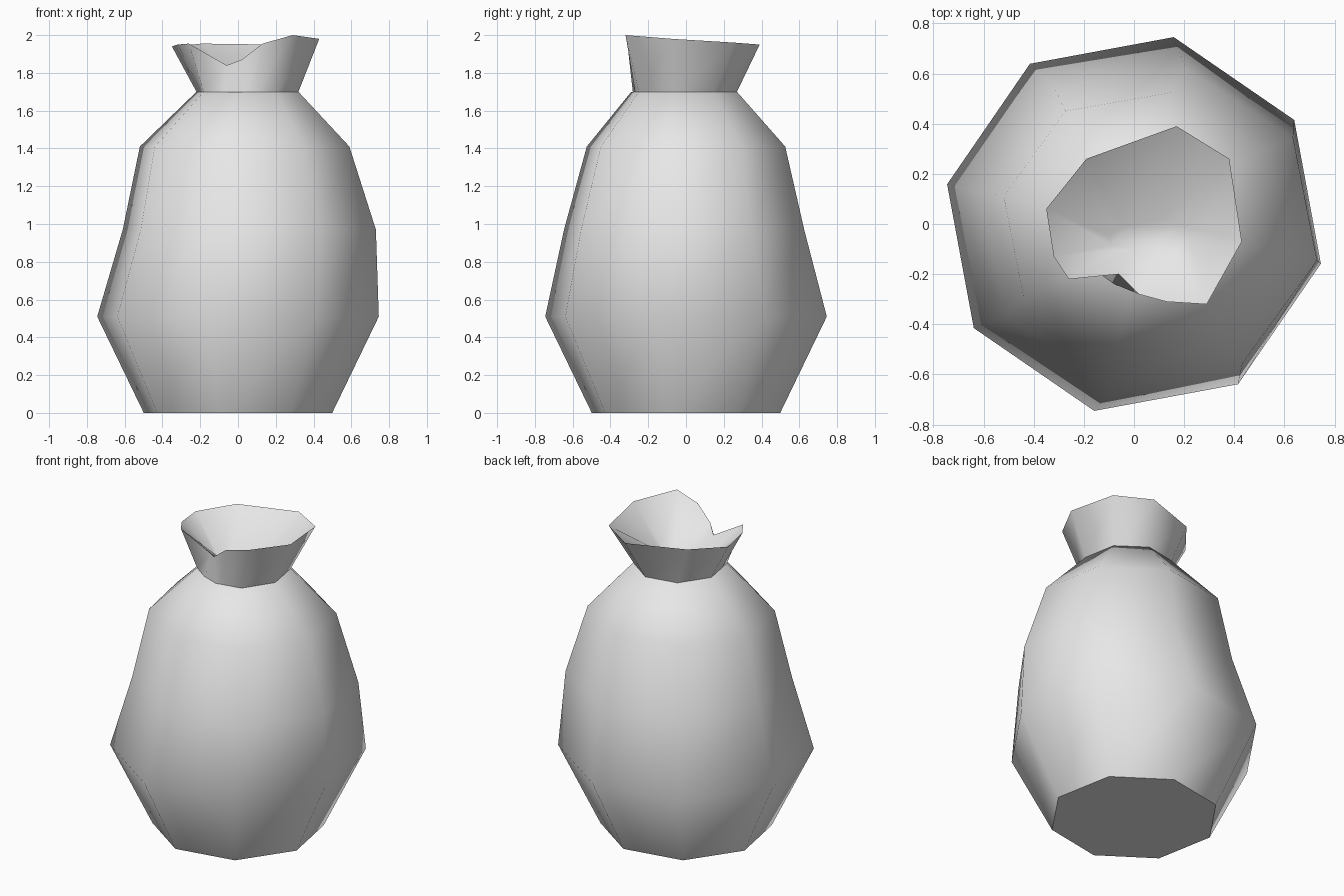
import bpy, bmesh
from math import sin, cos, radians
from mathutils import Vector

cube = bpy.data.objects.get("Cube")
if cube:
    bpy.data.objects.remove(cube, do_unlink=True)

SIDES = 8

cloth = bpy.data.materials.new("grey_cloth")
cloth.use_nodes = True
cloth.diffuse_color = (0.8, 0.8, 0.8, 1)
cloth.node_tree.nodes["Principled BSDF"].inputs["Base Color"].default_value = (0.8, 0.8, 0.8, 1)


def octagon(cx, cy, rx, ry, z, phase=-12):
    """One uneven ring of the sack."""
    angles = [radians(phase + 360 * k / SIDES) for k in range(SIDES)]
    return [Vector((cx + rx * cos(a), cy + ry * sin(a), z)) for a in angles]


def loft(name, rings, smooth_angle):
    """Skin a stack of rings, close both ends and smooth it."""
    bm = bmesh.new()
    loops = [[bm.verts.new(p) for p in ring] for ring in rings]
    for low, high in zip(loops, loops[1:]):
        n = len(low)
        for i in range(n):
            j = (i + 1) % n
            bm.faces.new((low[i], low[j], high[j], high[i]))
    bm.faces.new(loops[0][::-1])
    bm.faces.new(loops[-1])
    bmesh.ops.recalc_face_normals(bm, faces=bm.faces)
    mesh = bpy.data.meshes.new(name)
    bm.to_mesh(mesh)
    bm.free()
    mesh.materials.append(cloth)
    obj = bpy.data.objects.new(name, mesh)
    bpy.context.collection.objects.link(obj)
    bpy.ops.object.select_all(action='DESELECT')
    obj.select_set(True)
    bpy.context.view_layer.objects.active = obj
    bpy.ops.object.shade_smooth_by_angle(angle=radians(smooth_angle))
    return obj


# Sagging body, dented on one side
neck_ring = octagon(0.05, -0.01, 0.276, 0.286, 1.70)
loft("sack_body", [
    octagon(0, 0, 0.51, 0.51, 0),
    octagon(0, 0, 0.762, 0.762, 0.51),
    octagon(0.06, -0.01, 0.685, 0.65, 0.97),
    octagon(0.035, 0, 0.567, 0.537, 1.41),
    neck_ring,
], 60)

# Open mouth: position along the neck ring, then the rim point above it
RIM = [
    (0, (0.43, -0.07, 1.98)),
    (1, (0.38, 0.26, 1.96)),
    (2, (0.17, 0.39, 1.95)),
    (3, (-0.19, 0.26, 1.955)),
    (4, (-0.35, 0.06, 1.94)),
    (4.7, (-0.32, -0.13, 1.95)),
    (5, (-0.26, -0.22, 1.955)),
    (5.6, (-0.06, -0.20, 1.84)),
    (6.2, (0.02, -0.28, 1.87)),
    (6.5, (0.13, -0.31, 1.955)),
    (7, (0.29, -0.32, 2.0)),
]


def along_neck(t):
    i = int(t)
    return neck_ring[i % SIDES].lerp(neck_ring[(i + 1) % SIDES], t - i)


base = [along_neck(t) for t, _ in RIM]
rim = [Vector(p) for _, p in RIM]
# Inner folds gather down into a narrow slit
slit = [Vector((0.06 + 0.42 * (p.x - 0.04), -0.06 + 0.2 * p.y, 1.74)) for p in rim]
loft("sack_mouth", [base, rim, slit], 60)
